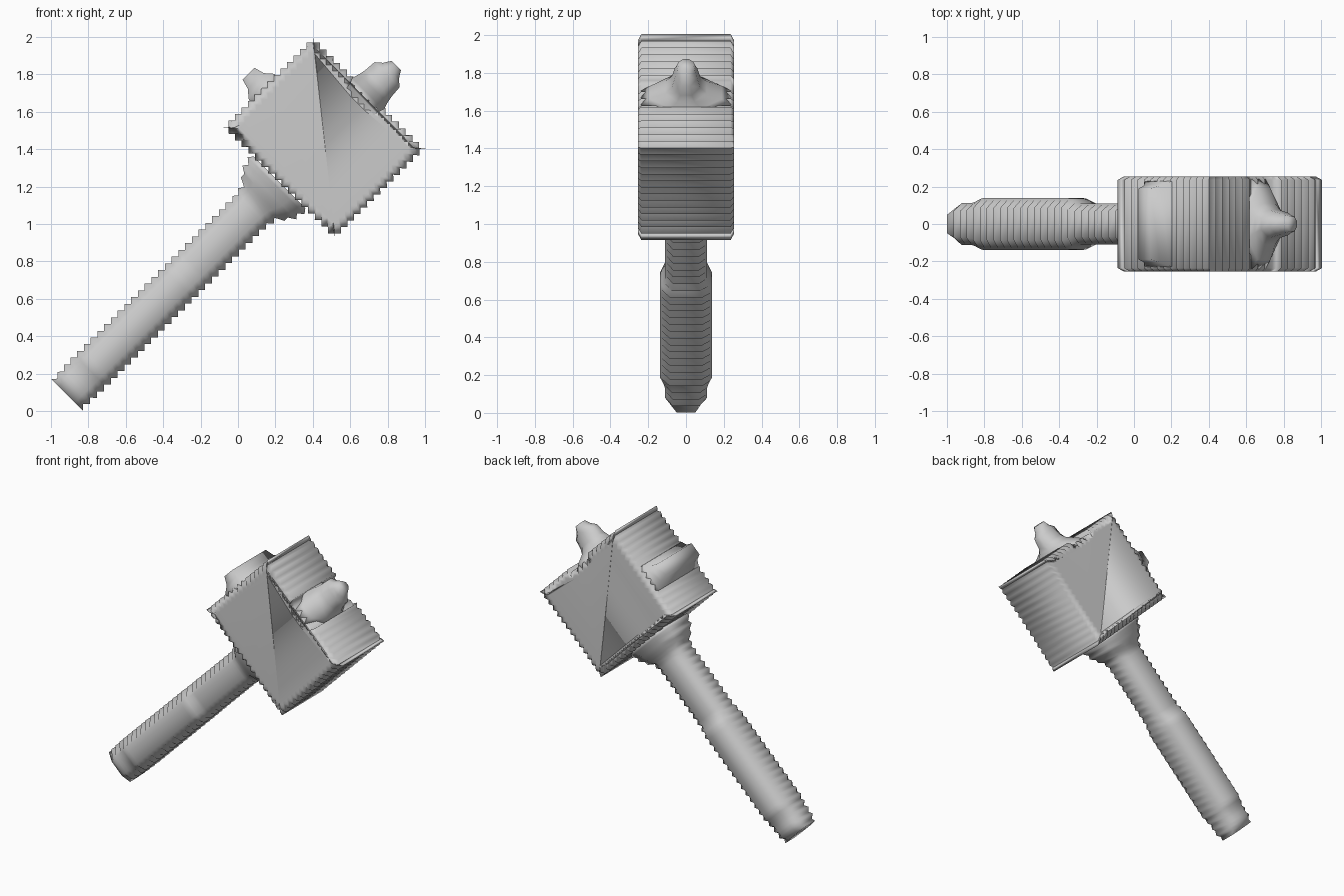
import bpy
import bmesh
import math

cube = bpy.data.objects.get("Cube")
if cube:
    bpy.data.objects.remove(cube)

grey = bpy.data.materials.new("plain_grey")
grey.use_nodes = True
colour = (0.6, 0.6, 0.6, 1)
grey.diffuse_color = colour
grey.node_tree.nodes["Principled BSDF"].inputs["Base Color"].default_value = colour

STEP = 0.0255      # half a stair, measured along a tilted edge
AXIS = 0.708       # offset of the handle axis across the tilt
R2 = math.sqrt(2)


def tilt(u, y, v):
    """u runs along the handle, v across it; both are turned 45 degrees."""
    return ((u - v) / R2, y, (u + v) / R2)


def loft(name, rings):
    """Skin a list of equal rings of (u, y, v) points and cap both ends."""
    bm = bmesh.new()
    loops = [[bm.verts.new(tilt(*p)) for p in ring] for ring in rings]
    for a, b in zip(loops, loops[1:]):
        for i in range(len(a)):
            j = (i + 1) % len(a)
            bm.faces.new((a[i], a[j], b[j], b[i]))
    bm.faces.new(loops[0])
    bm.faces.new(loops[-1])
    bmesh.ops.recalc_face_normals(bm, faces=bm.faces)
    for face in bm.faces:
        face.smooth = True
    mesh = bpy.data.meshes.new(name)
    bm.to_mesh(mesh)
    bm.free()
    mesh.materials.append(grey)
    obj = bpy.data.objects.new(name, mesh)
    bpy.context.collection.objects.link(obj)
    return obj


def along(table, u):
    """Linear reading of a short (u, value) table."""
    for (a, p), (b, q) in zip(table, table[1:]):
        if u <= b:
            return p + (q - p) * max(0, u - a) / (b - a)
    return table[-1][1]


def stairs(corners):
    """Turn each edge of a clockwise outline into small square steps."""
    out = []
    for (u0, v0), (u1, v1) in zip(corners, corners[1:] + corners[:1]):
        length = math.hypot(u1 - u0, v1 - v0)
        count = max(1, round(length / STEP / 2)) * 2
        nu, nv = (v1 - v0) / length, -(u1 - u0) / length
        for i in range(count):
            t = i / count
            depth = STEP * (i % 2)
            out.append((u0 + (u1 - u0) * t + nu * depth,
                        v0 + (v1 - v0) * t + nv * depth))
    return out


# Head: stepped block with softened front and back rims
low, high, half = 1.012, 1.702, 0.427
outline = stairs([(low, AXIS - half), (low, AXIS + half), (high, AXIS + half),
                  (high, AXIS + 0.12), (high - 0.03, AXIS + 0.08),
                  (high - 0.03, AXIS - 0.08), (high, AXIS - 0.12),
                  (high, AXIS - half)])
middle = (low + high) / 2


def head_layer(y, scale):
    return [(middle + (u - middle) * scale, y, AXIS + (v - AXIS) * scale)
            for u, v in outline]


rims = [(0.255, 0.89), (0.254, 0.94), (0.236, 1)]
loft("head", [head_layer(-y, s) for y, s in rims]
     + [head_layer(y, s) for y, s in reversed(rims)])

# Handle: eight-sided shaft with a thicker grip and a flared collar
width = [(-0.585, 0.12), (-0.45, 0.127), (0.8, 0.127), (0.87, 0.14),
         (0.93, 0.2), (1.04, 0.225)]
depth = [(-0.585, 0.08), (-0.54, 0.112), (-0.45, 0.112), (-0.38, 0.138),
         (0.28, 0.138), (0.36, 0.11), (0.84, 0.11), (0.93, 0.15), (1.04, 0.2)]
sections = []
for i in range(64):
    u = -0.585 + i * STEP
    w, h = along(width, u), along(depth, u)
    edge = w - STEP * (i % 2)
    flat = w * 0.48
    side = h * 0.62
    sections.append([(u, y, AXIS + v) for y, v in (
        (-side, edge), (side, edge), (h, flat), (h, -flat),
        (side, -edge), (-side, -edge), (-h, -flat), (-h, flat))])
loft("handle", sections)

# Ridge across the upper side of the head
ridge_levels = [(1.09, 0.11, 0.235), (1.14, 0.095, 0.225),
                (1.18, 0.06, 0.205), (1.235, 0.045, 0.19)]
loft("side_ridge", [[(1.315 + a * s, b * t, v)
                     for s, t in ((-1, -1), (1, -1), (1, 1), (-1, 1))]
                    for v, a, b in ridge_levels])

# Knob flaring out of the groove on the far end of the head
knob_levels = [(1.65, 0.13, 0.24), (1.69, 0.12, 0.19), (1.73, 0.108, 0.11),
               (1.77, 0.1, 0.075), (1.835, 0.095, 0.06), (1.865, 0.06, 0.05),
               (1.905, 0.035, 0.04)]
loft("end_knob", [[(u, b * math.sin(k * math.pi / 4 + math.pi / 8) * 1.08,
                    AXIS + a * math.cos(k * math.pi / 4 + math.pi / 8) * 1.08)
                   for k in range(8)] for u, a, b in knob_levels])
